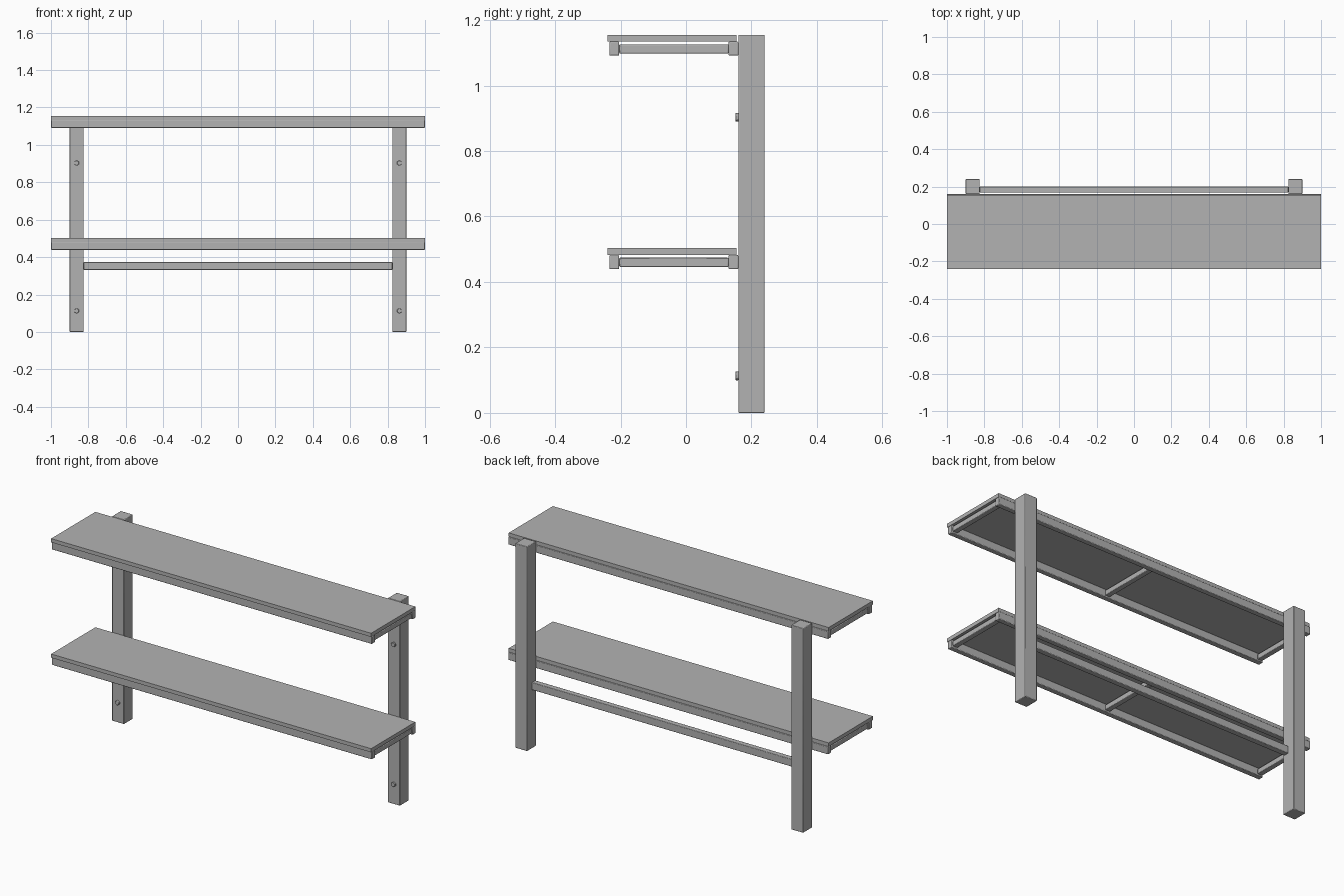
import bpy, math

cube = bpy.data.objects.get("Cube")
if cube:
    bpy.data.objects.remove(cube, do_unlink=True)

grey = bpy.data.materials.new("plain_grey")
grey.use_nodes = True
colour = (0.45, 0.45, 0.45, 1)
grey.diffuse_color = colour
grey.node_tree.nodes["Principled BSDF"].inputs["Base Color"].default_value = colour


def finish(ob, name, bevel):
    ob.name = name
    ob.data.materials.append(grey)
    if bevel:
        mod = ob.modifiers.new("soft_edges", "BEVEL")
        mod.width = bevel
        mod.segments = 2
        bpy.ops.object.shade_smooth_by_angle()


def box(name, x, y, z, bevel=0.0):
    """Box from (low, high) pairs along each axis."""
    spans = (x, y, z)
    bpy.ops.mesh.primitive_cube_add(size=1, location=[(a + b) / 2 for a, b in spans])
    ob = bpy.context.object
    ob.scale = [b - a for a, b in spans]
    bpy.ops.object.transform_apply(location=False, rotation=False, scale=True)
    finish(ob, name, bevel)


def bolt(name, x, z):
    bpy.ops.mesh.primitive_cylinder_add(vertices=6, radius=0.014, depth=0.01,
                                        location=(x, 0.156, z),
                                        rotation=(math.pi / 2, 0, math.pi / 2 * 0))
    finish(bpy.context.object, name, 0.002)


# Posts with bolt heads
for side, s in (("left", 1), ("right", -1)):
    box(side + "_post", (s * 0.8625 - 0.0375, s * 0.8625 + 0.0375),
        (0.16, 0.24), (0, 1.155), 0.003)
    for level, z in (("upper", 0.903), ("lower", 0.113)):
        bolt(f"{side}_{level}_bolt", s * 0.8625, z)

# Shelves: board on two long rails, joined by three cross bars
for level, top in (("upper", 1.155), ("lower", 0.503)):
    box(level + "_shelf_board", (-1, 1), (-0.24, 0.155), (top - 0.021, top))
    for place, y in (("front", -0.219), ("back", 0.145)):
        box(f"{level}_{place}_rail", (-1, 1), (y - 0.015, y + 0.015),
            (top - 0.064, top - 0.021), 0.003)
    for place, x in (("left", 0.98), ("middle", 0), ("right", -0.98)):
        box(f"{level}_{place}_cross_bar", (x - 0.015, x + 0.015), (-0.204, 0.13),
            (top - 0.057, top - 0.029), 0.003)

# Brace between the posts
box("back_brace", (-0.825, 0.825), (0.168, 0.2), (0.332, 0.374), 0.003)
